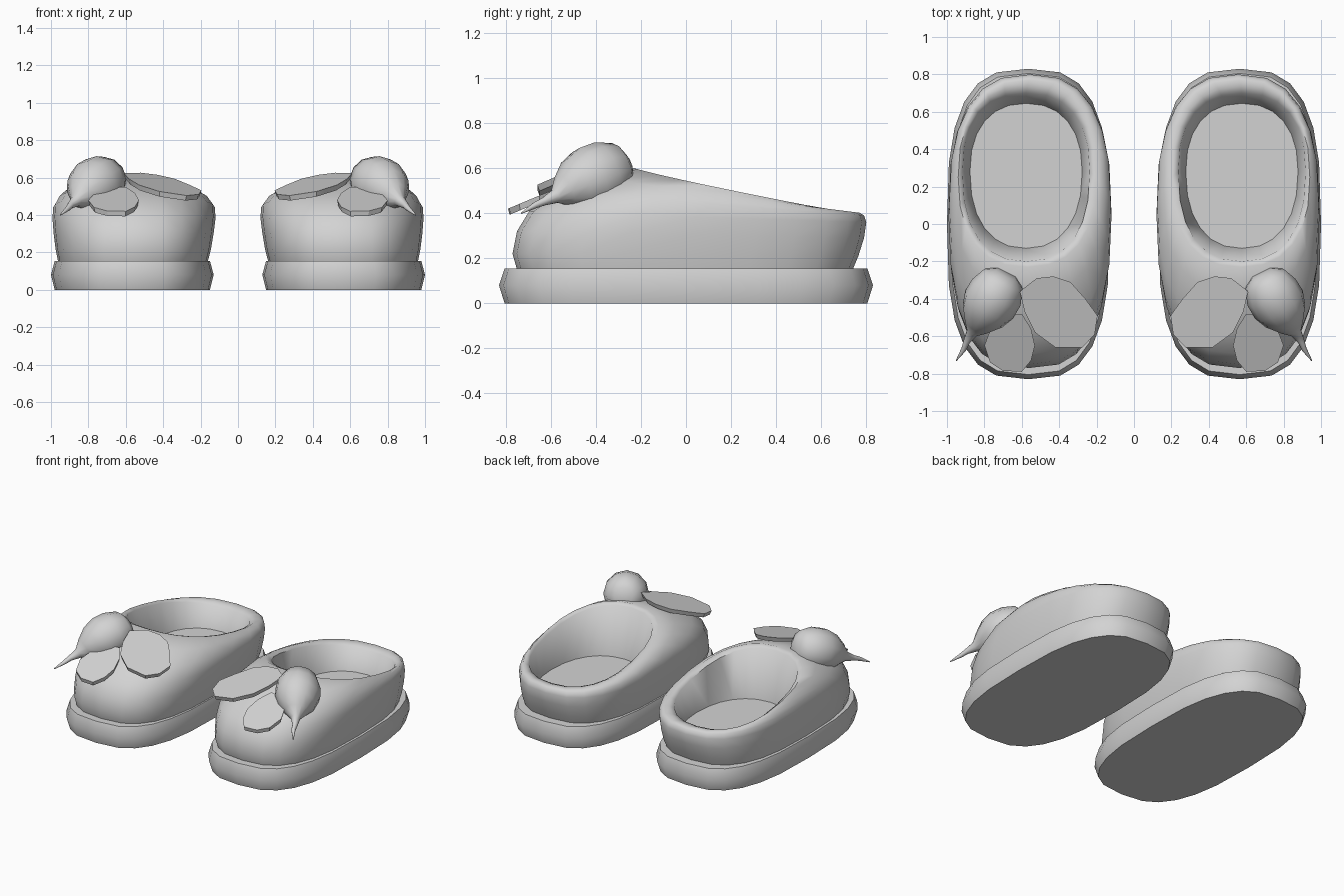
import bpy, bmesh, math
from mathutils import Vector

if "Cube" in bpy.data.objects:
    bpy.data.objects.remove(bpy.data.objects["Cube"])

gray = bpy.data.materials.new("soft gray")
gray.diffuse_color = (0.65, 0.65, 0.65, 1)
gray.use_nodes = True
gray.node_tree.nodes["Principled BSDF"].inputs["Base Color"].default_value = gray.diffuse_color


def finish(name, bm, angle):
    """Turn a bmesh into a shaded object mirrored into a pair."""
    bmesh.ops.recalc_face_normals(bm, faces=bm.faces)
    mesh = bpy.data.meshes.new(name)
    bm.to_mesh(mesh)
    bm.free()
    mesh.materials.append(gray)
    ob = bpy.data.objects.new(name, mesh)
    bpy.context.collection.objects.link(ob)
    bpy.ops.object.select_all(action='DESELECT')
    ob.select_set(True)
    bpy.context.view_layer.objects.active = ob
    bpy.ops.object.shade_smooth_by_angle(angle=math.radians(angle))
    mod = ob.modifiers.new("pair", 'MIRROR')
    mod.use_axis[0] = True
    mod.use_mirror_merge = False


def loft(name, rings, angle):
    """Skin a list of point rings and cap both ends."""
    bm = bmesh.new()
    loops = [[bm.verts.new(p) for p in r] for r in rings]
    n = len(rings[0])
    for a, b in zip(loops, loops[1:]):
        for i in range(n):
            j = (i + 1) % n
            bm.faces.new((a[i], a[j], b[j], b[i]))
    bm.faces.new(loops[0][::-1])
    bm.faces.new(loops[-1])
    finish(name, bm, angle)


def outline(cx, cy, front, back, half_w, z_front, z_back, power, n=24):
    """Rounded outline from y=front to y=back, sloping from toe to heel."""
    pts = []
    for i in range(n):
        t = math.tau * i / n
        c, s = math.cos(t), math.sin(t)
        x = cx + half_w * math.copysign(abs(c) ** (2 / power), c)
        k = math.copysign(abs(s) ** (2 / power), s)
        y = cy + k * ((back - cy) if s > 0 else (cy - front))
        f = max(0, (y - front) / (back - front)) ** 0.9
        pts.append((x, y, z_front + (z_back - z_front) * f))
    return pts


# Sole with a bulging edge
loft("sole", [outline(0.565, 0, -l, l, w, z, z, 2.9) for l, w, z in
              [(0.805, 0.415, 0), (0.83, 0.435, 0.08), (0.805, 0.415, 0.155)]], 40)

# Upper: outer wall, vamp, rim, inner wall, insole
upper = [
    (0.562, 0.00, -0.75, 0.74, 0.400, 0.150, 0.150, 2.8),
    (0.560, 0.00, -0.77, 0.765, 0.415, 0.22, 0.21, 2.8),
    (0.558, 0.02, -0.75, 0.79, 0.428, 0.32, 0.29, 2.7),
    (0.556, 0.05, -0.695, 0.80, 0.436, 0.41, 0.36, 2.6),
    (0.556, 0.11, -0.56, 0.79, 0.432, 0.50, 0.39, 2.5),
    (0.560, 0.18, -0.38, 0.77, 0.405, 0.56, 0.402, 2.4),
    (0.572, 0.25, -0.23, 0.735, 0.368, 0.60, 0.397, 2.4),
    (0.577, 0.28, -0.20, 0.70, 0.340, 0.585, 0.385, 2.4),
    (0.577, 0.28, -0.13, 0.645, 0.300, 0.24, 0.24, 2.3),
]
loft("upper", [outline(*r) for r in upper], 58)

# Radish: plump body with a thin bent root
path = [(0.685, -0.265, 0.61, 0.06), (0.70, -0.295, 0.60, 0.116),
        (0.735, -0.365, 0.575, 0.147), (0.775, -0.43, 0.55, 0.148),
        (0.81, -0.49, 0.525, 0.122), (0.84, -0.54, 0.50, 0.075),
        (0.865, -0.58, 0.475, 0.032), (0.895, -0.63, 0.452, 0.018),
        (0.91, -0.67, 0.435, 0.014), (0.95, -0.73, 0.40, 0.003)]
rings = []
for i, p in enumerate(path):
    a, b = path[max(i - 1, 0)], path[min(i + 1, len(path) - 1)]
    d = (Vector(b[:3]) - Vector(a[:3])).normalized()
    u = d.cross(Vector((0, 0, 1))).normalized()
    v = u.cross(d)
    rings.append([Vector(p[:3]) + p[3] * (u * math.cos(math.tau * k / 12) + v * math.sin(math.tau * k / 12))
                  for k in range(12)])
loft("radish", rings, 60)


def leaf(name, pts, height):
    """Thin tilted plate with a slightly smaller underside."""
    cx = sum(p[0] for p in pts) / len(pts)
    cy = sum(p[1] for p in pts) / len(pts)
    under = [(cx + (x - cx) * 0.95, cy + (y - cy) * 0.95) for x, y in pts]
    loft(name, [[(x, y, height(x, y) - 0.03) for x, y in under],
                [(x, y, height(x, y)) for x, y in pts]], 30)


# Leaves lying on the vamp
leaf("large_leaf",
     [(0.61, -0.36), (0.52, -0.29), (0.43, -0.28), (0.34, -0.31), (0.26, -0.40), (0.195, -0.49),
      (0.21, -0.59), (0.275, -0.66), (0.42, -0.66), (0.53, -0.58), (0.585, -0.47)],
     lambda x, y: 0.505 + 0.15 * (x - 0.28) + 0.23 * (y + 0.66))
leaf("small_leaf",
     [(0.60, -0.48), (0.68, -0.49), (0.77, -0.57), (0.80, -0.65), (0.77, -0.74), (0.70, -0.785),
      (0.60, -0.79), (0.55, -0.73), (0.53, -0.65), (0.55, -0.56)],
     lambda x, y: 0.42 + 0.42 * (y + 0.79))
